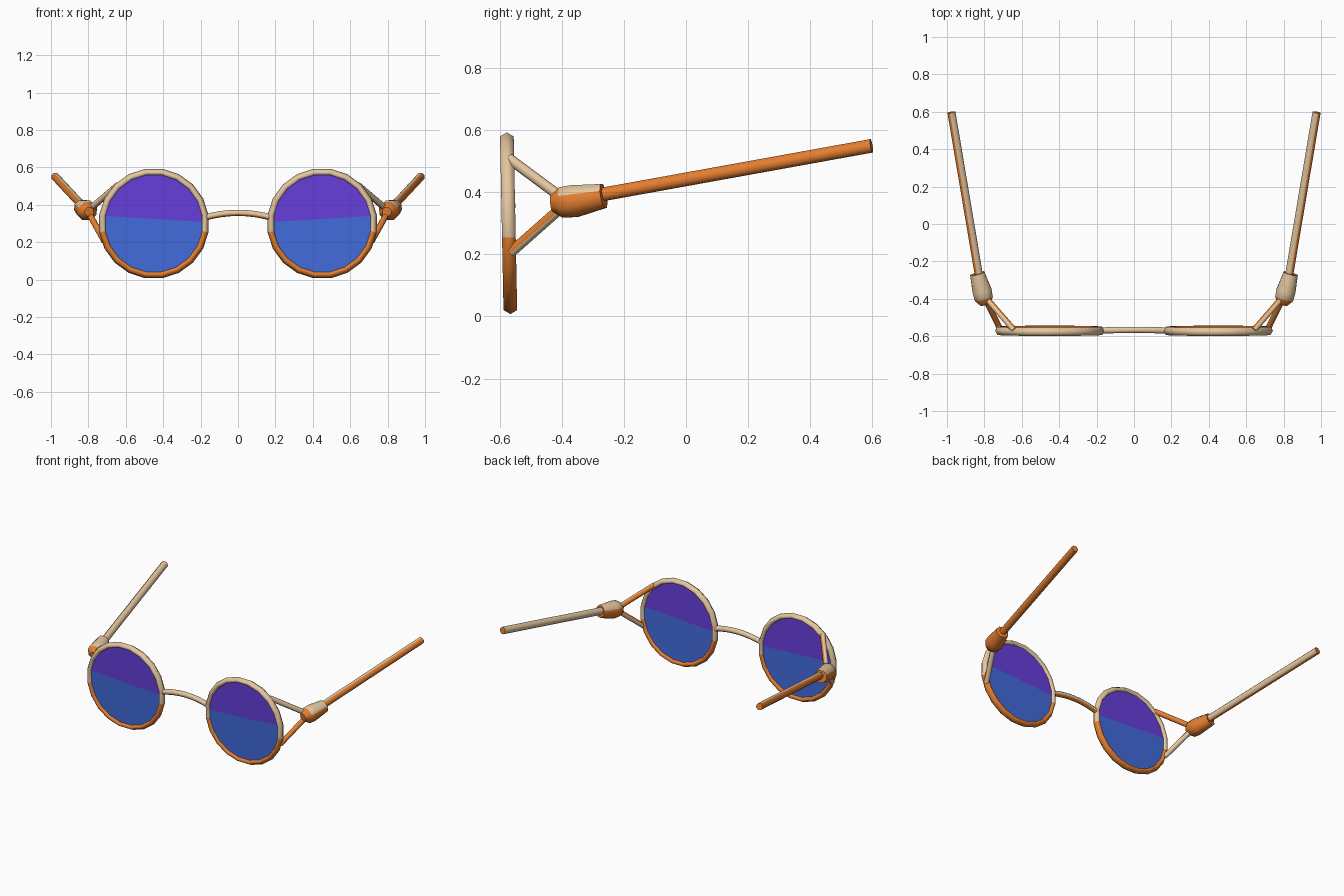
import bpy, bmesh, math
from mathutils import Vector

if "Cube" in bpy.data.objects:
    bpy.data.objects.remove(bpy.data.objects["Cube"])


def material(name, rgb):
    m = bpy.data.materials.new(name)
    m.diffuse_color = (*rgb, 1)
    m.use_nodes = True
    m.node_tree.nodes["Principled BSDF"].inputs["Base Color"].default_value = m.diffuse_color
    return m


TAN = material("tan", (0.78, 0.57, 0.35))
ORANGE = material("orange", (0.78, 0.21, 0.03))
PURPLE = material("purple lens", (0.135, 0.05, 0.72))
BLUE = material("blue lens", (0.055, 0.15, 0.72))


def finish(bm, name, mats, rule, angle=50):
    """rule(face) is True -> first colour, otherwise second colour"""
    bmesh.ops.recalc_face_normals(bm, faces=bm.faces)
    bm.normal_update()
    for f in bm.faces:
        f.material_index = 0 if rule(f) else 1
    me = bpy.data.meshes.new(name)
    bm.to_mesh(me)
    bm.free()
    for m in mats:
        me.materials.append(m)
    me.shade_smooth()
    me.set_sharp_from_angle(angle=math.radians(angle))
    ob = bpy.data.objects.new(name, me)
    bpy.context.scene.collection.objects.link(ob)
    return ob


def faces_toward(x, y, z):
    d = Vector((x, y, z))
    return lambda f: f.normal.dot(d) > 0


def tube(name, pts, radii, rule, sides=8):
    """Capped tube through points with a radius at each one"""
    bm = bmesh.new()
    pts = [Vector(p) for p in pts]
    rings = []
    for i, p in enumerate(pts):
        d = (pts[min(i + 1, len(pts) - 1)] - pts[max(i - 1, 0)]).normalized()
        u = d.cross(Vector((0, 0, 1))).normalized()
        v = u.cross(d)
        ring = []
        for k in range(sides):
            a = 2 * math.pi * (k + 0.5) / sides
            ring.append(bm.verts.new(p + radii[i] * (u * math.cos(a) + v * math.sin(a))))
        rings.append(ring)
    for r0, r1 in zip(rings, rings[1:]):
        for k in range(sides):
            j = (k + 1) % sides
            bm.faces.new((r0[k], r0[j], r1[j], r1[k]))
    bm.faces.new(rings[0])
    bm.faces.new(rings[-1])
    return finish(bm, name, (TAN, ORANGE), rule)


CX, CZ, SEG = 0.45, 0.30, 20


def ring_point(s, r, i, dy):
    a = 2 * math.pi * (i + 0.5) / SEG
    z = CZ + r * math.sin(a)
    # the front leans forward very slightly
    return Vector((s * CX + r * math.cos(a), -0.571 - 0.02 * (z - CZ) + dy, z))


def rim(s, side):
    prof = [(0.296, 0), (0.283, 0.022), (0.267, 0.021),
            (0.259, 0), (0.267, -0.021), (0.283, -0.022)]
    bm = bmesh.new()
    rings = [[bm.verts.new(ring_point(s, r, i, dy)) for r, dy in prof]
             for i in range(SEG)]
    n = len(prof)
    for i in range(SEG):
        a, b = rings[i], rings[(i + 1) % SEG]
        for k in range(n):
            bm.faces.new((a[k], a[(k + 1) % n], b[(k + 1) % n], b[k]))
    finish(bm, side + "_rim", (TAN, ORANGE),
           lambda f: f.calc_center_median().z > 0.27, 75)


def lens(s, side):
    # thin disc cut by a slightly slanted line into two colours
    bm = bmesh.new()
    front, back = [[bm.verts.new(ring_point(s, 0.268, i, dy))
                    for i in range(SEG)] for dy in (-0.008, 0.008)]
    bm.faces.new(front)
    bm.faces.new(back)
    for i in range(SEG):
        j = (i + 1) % SEG
        bm.faces.new((front[i], front[j], back[j], back[i]))
    co, no = Vector((s * CX, 0, 0.325)), Vector((-s * 0.06, 0, 1))
    bmesh.ops.bisect_plane(bm, geom=bm.verts[:] + bm.edges[:] + bm.faces[:],
                           plane_co=co, plane_no=no)
    finish(bm, side + "_lens", (PURPLE, BLUE),
           lambda f: (f.calc_center_median() - co).dot(no) > 0, 30)


for s, side in ((1, "right"), (-1, "left")):
    rim(s, side)
    lens(s, side)
    # struts joining rim and hinge
    tube(side + "_upper_strut",
         [(s * 0.64, -0.568, 0.507), (s * 0.795, -0.39, 0.375)], [0.017] * 2,
         faces_toward(s * 0.6, -0.5, 0.5))
    tube(side + "_lower_strut",
         [(s * 0.715, -0.563, 0.207), (s * 0.80, -0.39, 0.36)], [0.017] * 2,
         faces_toward(-s * 0.35, 0.75, -0.6))
    # hinge knuckle
    tube(side + "_hinge",
         [(s * 0.796, -0.432, 0.363), (s * 0.803, -0.40, 0.367),
          (s * 0.812, -0.36, 0.371), (s * 0.838, -0.265, 0.388)],
         [0.026, 0.053, 0.056, 0.042],
         lambda f: f.normal.z > 0.45 and f.normal.y > -0.5)
    # temple arm: tan above and inside, orange outside and below
    tube(side + "_arm",
         [(s * 0.825, -0.30, 0.387), (s * 0.976, 0.597, 0.549)], [0.0235] * 2,
         faces_toward(-s * 0.92, 0, 0.38))

# arched bridge
N = 8
bridge = []
for i in range(N + 1):
    t = 2 * i / N - 1
    bridge.append((0.185 * t, -0.566 - 0.004 * t * t, 0.357 - 0.027 * t * t))
tube("bridge", bridge, [0.018] * (N + 1), lambda f: f.normal.z > -0.3)
